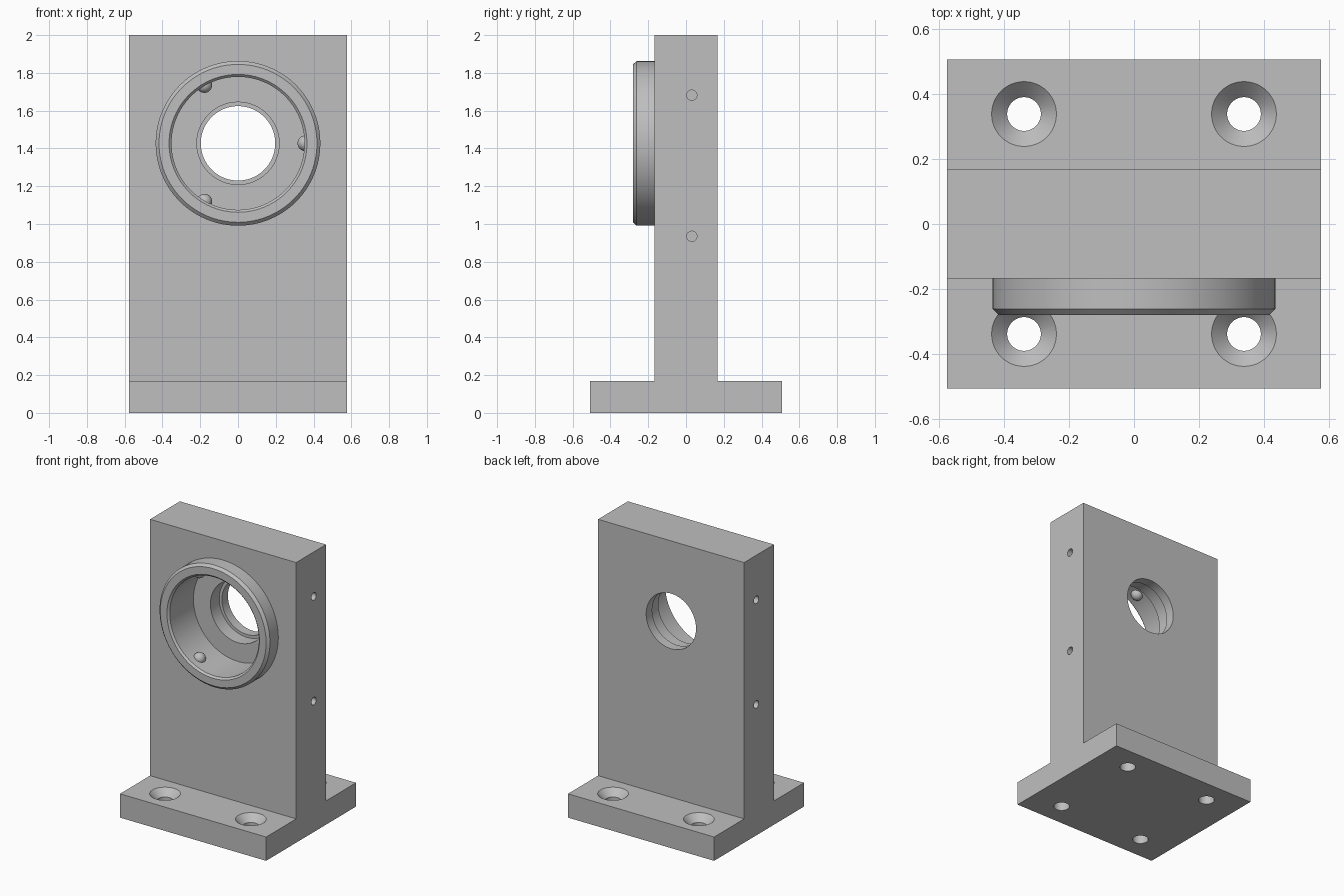
import bpy, bmesh, math
from mathutils import Matrix, Vector

if "Cube" in bpy.data.objects:
    bpy.data.objects.remove(bpy.data.objects["Cube"])

BORE_Z = 1.427
gray = bpy.data.materials.new("light_gray")
gray.diffuse_color = (0.52, 0.52, 0.52, 1)
gray.use_nodes = True
gray.node_tree.nodes["Principled BSDF"].inputs["Base Color"].default_value = gray.diffuse_color


def finish(name, bm):
    bmesh.ops.recalc_face_normals(bm, faces=bm.faces)
    me = bpy.data.meshes.new(name)
    bm.to_mesh(me)
    bm.free()
    me.materials.append(gray)
    ob = bpy.data.objects.new(name, me)
    bpy.context.collection.objects.link(ob)
    return ob


def turned(name, profile, matrix, n=96):
    """Closed solid turned about local z from (radius, height) points."""
    bm = bmesh.new()
    rings = [[bm.verts.new((r * math.cos(2 * math.pi * i / n),
                            r * math.sin(2 * math.pi * i / n), h))
              for i in range(n)] for r, h in profile]
    for a, b in zip(rings, rings[1:]):
        for i in range(n):
            j = (i + 1) % n
            bm.faces.new((a[i], a[j], b[j], b[i]))
    bm.faces.new(rings[0])
    bm.faces.new(rings[-1])
    bm.transform(matrix)
    return finish(name, bm)


def combine(target, tool, operation):
    mod = target.modifiers.new("combine", 'BOOLEAN')
    mod.operation = operation
    mod.solver = 'EXACT'
    mod.object = tool
    bpy.context.view_layer.objects.active = target
    bpy.ops.object.modifier_apply(modifier=mod.name)
    bpy.data.objects.remove(tool)


# Bracket: inverted T section extruded across the width
W, B, T, H = 0.577, 0.507, 0.168, 0.17
section = [(-B, 0), (B, 0), (B, H), (T, H), (T, 2), (-T, 2), (-T, H), (-B, H)]
bm = bmesh.new()
face = bm.faces.new([bm.verts.new((-W, y, z)) for y, z in section])
ext = bmesh.ops.extrude_face_region(bm, geom=[face])
bmesh.ops.translate(bm, vec=(2 * W, 0, 0),
                    verts=[v for v in ext["geom"] if isinstance(v, bmesh.types.BMVert)])
bracket = finish("bracket", bm)

# Raised round collar with chamfered rim
along_y = Matrix.Translation((0, 0, BORE_Z)) @ Matrix.Rotation(-math.pi / 2, 4, 'X')
collar = turned("collar", [(0.418, -0.28), (0.436, -0.262), (0.436, -0.08)], along_y)
combine(bracket, collar, 'UNION')

# Stepped bearing bore
bore = turned("bore_cutter", [(0.385, -0.30), (0.352, -0.267), (0.352, 0), (0.218, 0),
                              (0.218, 0.10), (0.197, 0.10), (0.197, 0.25)], along_y)
combine(bracket, bore, 'DIFFERENCE')

# Countersunk mounting holes in the base
for sx in (-1, 1):
    for sy in (-1, 1):
        hole = turned("mount_hole_cutter",
                      [(0.052, -0.05), (0.052, H - 0.048), (0.11, H + 0.01)],
                      Matrix.Translation((sx * 0.339, sy * 0.339, 0)), 48)
        combine(bracket, hole, 'DIFFERENCE')

# Blind side holes
for sx in (-1, 1):
    for z in (0.935, 1.682):
        hole = turned("side_hole_cutter", [(0.027, -0.17), (0.027, 0.1)],
                      Matrix.Translation((sx * W, 0.031, z))
                      @ Matrix.Rotation(sx * math.pi / 2, 4, 'Y'), 32)
        combine(bracket, hole, 'DIFFERENCE')

# Three rounded detents inside the bore
detents = []
for k in range(3):
    a = math.radians(120 * k)
    bm = bmesh.new()
    bmesh.ops.create_uvsphere(bm, u_segments=32, v_segments=16, radius=0.041)
    bmesh.ops.translate(bm, verts=bm.verts, vec=Vector(
        (0.356 * math.cos(a), -0.18, BORE_Z + 0.356 * math.sin(a))))
    detents.append(finish(f"detent_{k + 1}", bm))

for ob in [bracket] + detents:
    bpy.ops.object.select_all(action='DESELECT')
    ob.select_set(True)
    bpy.context.view_layer.objects.active = ob
    bpy.ops.object.shade_smooth_by_angle(angle=math.radians(30))
